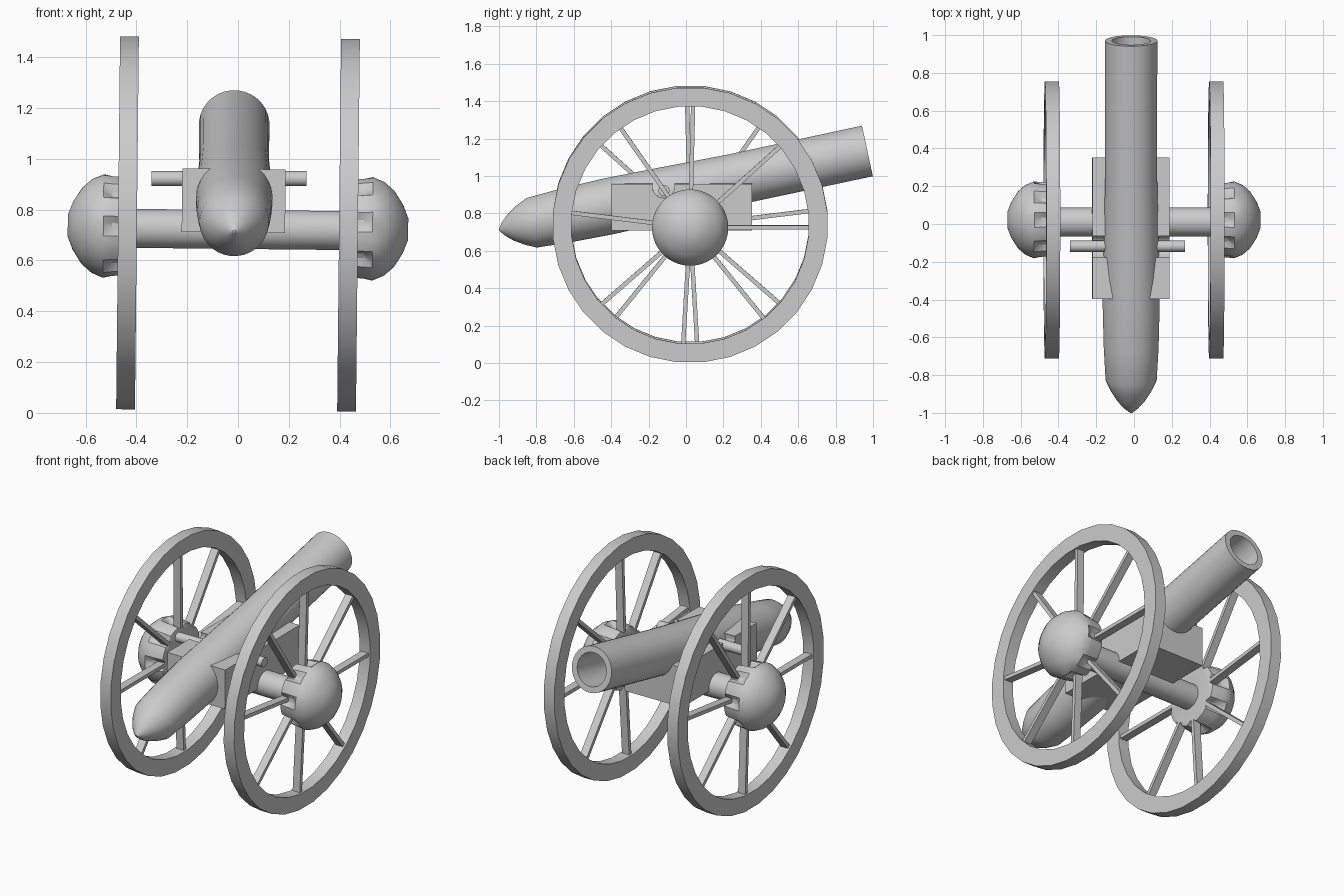
import bpy, bmesh
from math import sin, cos, pi, radians, atan2
from mathutils import Matrix, Vector

if "Cube" in bpy.data.objects:
    bpy.data.objects.remove(bpy.data.objects["Cube"])

# whole carriage leans very slightly about y
LEAN = (Matrix.Translation((0, 0, 0.74)) @ Matrix.Rotation(0.0105, 4, 'Y')
        @ Matrix.Translation((0, 0, -0.74)))


def finish(bm, name, matrix=None, smooth=True):
    bmesh.ops.remove_doubles(bm, verts=bm.verts, dist=1e-5)
    bmesh.ops.recalc_face_normals(bm, faces=bm.faces)
    if matrix:
        bm.transform(matrix)
    me = bpy.data.meshes.new(name)
    bm.to_mesh(me)
    bm.free()
    ob = bpy.data.objects.new(name, me)
    bpy.context.collection.objects.link(ob)
    if smooth:
        bpy.ops.object.select_all(action='DESELECT')
        ob.select_set(True)
        bpy.context.view_layer.objects.active = ob
        bpy.ops.object.shade_smooth_by_angle(angle=radians(30))
    return ob


def lathe(profile, origin, direction, seg=32, closed=False, dent=None):
    """Spin (distance, radius) points about an axis; dent(i, angle) scales the radius."""
    bm = bmesh.new()
    d = Vector(direction).normalized()
    u = Vector((1, 0, 0)) if abs(d.x) < 0.5 else Vector((0, 1, 0))
    w = d.cross(u)
    rings = []
    for i, (a, r) in enumerate(profile):
        ring = []
        for k in range(seg):
            t = 2 * pi * (k + 0.5) / seg
            rr = r * (dent(i, t) if dent else 1)
            ring.append(bm.verts.new(Vector(origin) + d * a + (u * cos(t) + w * sin(t)) * rr))
        rings.append(ring)
    pairs = list(zip(rings, rings[1:])) + ([(rings[-1], rings[0])] if closed else [])
    for p, q in pairs:
        for k in range(seg):
            n = (k + 1) % seg
            bm.faces.new((p[k], p[n], q[n], q[k]))
    if not closed:
        bm.faces.new(rings[0])
        bm.faces.new(rings[-1])
    return bm


def box(bm, size, matrix):
    bmesh.ops.create_cube(bm, size=1, matrix=matrix @ Matrix.Diagonal((*size, 1)))


# barrel with rounded breech and deep bore
base, muzzle = Vector((-0.015, -0.825, 0.75)), Vector((-0.015, 0.97, 1.134))
L = (muzzle - base).length
barrel = [(-0.178, 0.006), (-0.155, 0.036), (-0.116, 0.072), (-0.06, 0.108), (0, 0.136),
          (0.18, 0.146), (0.42, 0.152), (0.75, 0.146), (1.1, 0.138), (L, 0.139),
          (L, 0.102), (L - 1.0, 0.102)]
finish(lathe(barrel, base, muzzle - base), "barrel")

# carriage block with a notch for the trunnion
bm = bmesh.new()
box(bm, (0.407, 0.75, 0.25), Matrix.Translation((-0.018, -0.023, 0.835)))
block = finish(bm, "carriage_block", LEAN, smooth=False)
notch = finish(lathe([(-0.5, 0.06), (0.5, 0.06)], (0, -0.12, 0.945), (1, 0, 0), 20),
               "notch_cutter", LEAN, smooth=False)
notch.hide_render = True
notch.hide_viewport = True
cut = block.modifiers.new("notch", 'BOOLEAN')
cut.operation = 'DIFFERENCE'
cut.object = notch

# trunnion and axle
finish(lathe([(-0.34, 0.03), (0.27, 0.03)], (0, -0.118, 0.922), (1, 0, 0), 20), "trunnion")
finish(lathe([(-0.47, 0.077), (0.47, 0.077)], (0, 0.01, 0.722), (1, 0, 0)), "axle", LEAN)

# wheels: the left one is the right one turned half a turn about z
ANGLES = [0, 42, 88.6, 125, 173, 221, 266.6, 309]
CY, CZ, HZ = 0.022, 0.743, 0.73
turn = (Matrix.Translation((0, CY, 0)) @ Matrix.Rotation(pi, 4, 'Z')
        @ Matrix.Translation((0, -CY, 0)))


def dent(i, t):
    # inner hub is pinched where spokes enter
    if i not in (1, 2, 3):
        return 1
    gap = min(abs((t - radians(a) + pi) % (2 * pi) - pi) for a in ANGLES)
    return 0.88 if gap < 0.13 else 1


for side, turned in (("right", False), ("left", True)):
    m = LEAN @ turn if turned else LEAN

    # rim
    rim = [(-0.037, 0.737), (0.037, 0.737), (0.037, 0.636), (-0.037, 0.636)]
    finish(lathe(rim, (0.435, CY, CZ), (1, 0, 0), closed=True), side + "_wheel_rim", m)

    # domed hub
    hub = [(0.41, 0.17), (0.415, 0.19), (0.455, 0.197), (0.495, 0.2), (0.53, 0.204),
           (0.575, 0.185), (0.615, 0.15), (0.65, 0.095), (0.67, 0.043)]
    finish(lathe(hub, (0, CY, HZ), (1, 0, 0), 48, dent=dent), side + "_hub", m)

    # spokes
    bm = bmesh.new()
    c = Vector((0.435, CY, HZ))
    for a in ANGLES:
        d = Vector((0, cos(radians(a)), sin(radians(a))))
        q = Vector((0, 0, CZ - HZ))
        reach = d.dot(q) + 0.642
        place = (Matrix.Translation(c + d * (0.1 + reach) / 2)
                 @ Matrix.Rotation(radians(a), 4, 'X'))
        box(bm, (0.05, reach - 0.1, 0.023), place)
    finish(bm, side + "_spokes", m, smooth=False)
